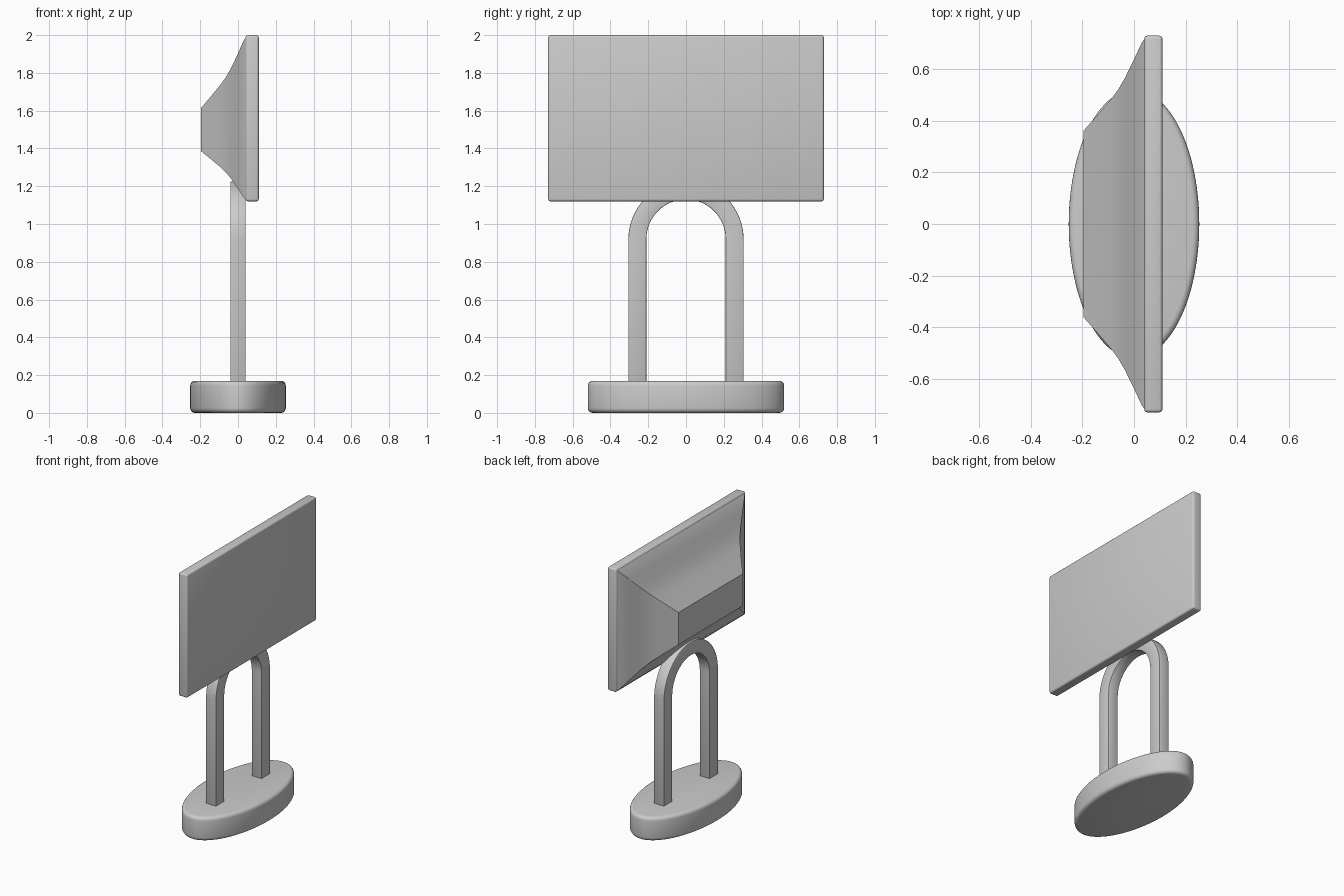
import bpy, bmesh, math

if "Cube" in bpy.data.objects:
    bpy.data.objects.remove(bpy.data.objects["Cube"])


def make_object(name, bm, bevel=0.0, segments=3, angle=30):
    bmesh.ops.recalc_face_normals(bm, faces=bm.faces[:])
    mesh = bpy.data.meshes.new(name)
    bm.to_mesh(mesh)
    bm.free()
    obj = bpy.data.objects.new(name, mesh)
    bpy.context.collection.objects.link(obj)
    bpy.ops.object.select_all(action='DESELECT')
    obj.select_set(True)
    bpy.context.view_layer.objects.active = obj
    if bevel:
        mod = obj.modifiers.new("rounded_edges", 'BEVEL')
        mod.width = bevel
        mod.segments = segments
        mod.limit_method = 'ANGLE'
        mod.angle_limit = math.radians(40)
        bpy.ops.object.modifier_apply(modifier=mod.name)
    bpy.ops.object.shade_smooth_by_angle(angle=math.radians(angle))
    return obj


# Oval base with rounded rims
bm = bmesh.new()
bmesh.ops.create_cone(bm, cap_ends=True, segments=96, radius1=1, radius2=1, depth=1)
for v in bm.verts:
    v.co = (v.co.x * 0.253, v.co.y * 0.52, (v.co.z + 0.5) * 0.17)
make_object("oval_base", bm, 0.025, 4)

# Arched stand: flat U-shaped strip extruded through its thickness
INNER, OUTER, SPRING, STEPS = 0.21, 0.305, 0.92, 32
arc = [math.pi * i / STEPS for i in range(STEPS + 1)]


def arch_line(r):
    curve = [(r * math.cos(a), SPRING + r * math.sin(a)) for a in arc]
    return [(r, 0.1)] + curve + [(-r, 0.1)]


bm = bmesh.new()
inner, outer = [[bm.verts.new((-0.04, y, z)) for y, z in arch_line(r)]
                for r in (INNER, OUTER)]
for i in range(len(inner) - 1):
    bm.faces.new((inner[i], outer[i], outer[i + 1], inner[i + 1]))
ext = bmesh.ops.extrude_face_region(bm, geom=bm.faces[:])
for v in ext["geom"]:
    if isinstance(v, bmesh.types.BMVert):
        v.co.x = 0.04
make_object("arched_stand", bm, 0.004, 2)

# Screen panel
bm = bmesh.new()
bmesh.ops.create_cube(bm, size=1)
for v in bm.verts:
    v.co = (0.075 + v.co.x * 0.07, v.co.y * 1.46, 1.56 + v.co.z * 0.88)
make_object("screen_panel", bm, 0.012, 3)

# Rear housing: rectangular rings tapering backwards in a soft S curve
profile = [(-0.195, 0.0), (-0.13, 0.2), (-0.085, 0.345), (-0.062, 0.43),
           (-0.035, 0.555), (0.0, 0.75), (0.03, 0.925), (0.046, 0.985)]
bm = bmesh.new()
rings = []
for x, t in profile:
    hy, top, bottom = 0.362 + 0.368 * t, 1.615 + 0.385 * t, 1.385 - 0.265 * t
    rings.append([bm.verts.new((x, y, z)) for y, z in
                  ((-hy, bottom), (hy, bottom), (hy, top), (-hy, top))])
for a, b in zip(rings, rings[1:]):
    for i in range(4):
        j = (i + 1) % 4
        bm.faces.new((a[i], a[j], b[j], b[i]))
bm.faces.new(rings[0])
bm.faces.new(rings[-1])
make_object("rear_housing", bm)
